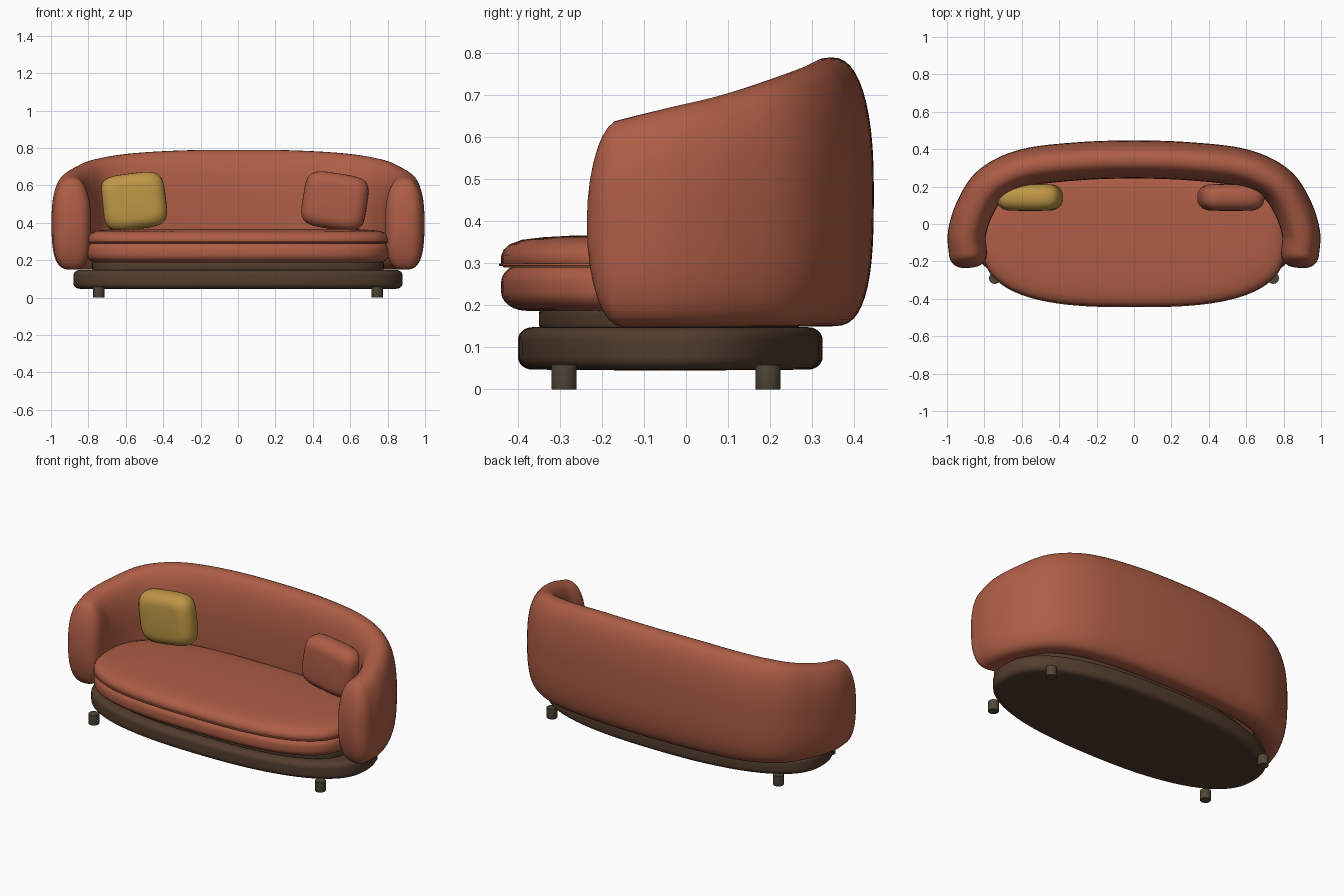
import bpy, bmesh, math
from mathutils import Vector, Matrix

if "Cube" in bpy.data.objects:
    bpy.data.objects.remove(bpy.data.objects["Cube"])


def material(name, rgb):
    m = bpy.data.materials.new(name)
    m.diffuse_color = (*rgb, 1)
    m.use_nodes = True
    m.node_tree.nodes["Principled BSDF"].inputs["Base Color"].default_value = m.diffuse_color
    return m


RED = material("terracotta fabric", (0.42, 0.11, 0.06))
YELLOW = material("mustard fabric", (0.52, 0.31, 0.06))
BROWN = material("dark wood", (0.085, 0.046, 0.026))
LEG = material("leg finish", (0.085, 0.065, 0.038))


def loft(name, rings, mat):
    """Skin a list of equal-length closed rings and cap both ends."""
    bm = bmesh.new()
    vr = [[bm.verts.new(p) for p in r] for r in rings]
    n = len(vr[0])
    for a, b in zip(vr, vr[1:]):
        for i in range(n):
            j = (i + 1) % n
            bm.faces.new((a[i], a[j], b[j], b[i]))
    bm.faces.new(vr[0][::-1])
    bm.faces.new(vr[-1])
    bmesh.ops.recalc_face_normals(bm, faces=bm.faces[:])
    me = bpy.data.meshes.new(name)
    bm.to_mesh(me)
    bm.free()
    me.materials.append(mat)
    ob = bpy.data.objects.new(name, me)
    bpy.context.collection.objects.link(ob)
    bpy.context.view_layer.objects.active = ob
    ob.select_set(True)
    bpy.ops.object.shade_smooth_by_angle(angle=math.radians(40))
    ob.select_set(False)
    return ob


def oval(a, b, n, t):
    """Point on a superellipse."""
    c, s = math.cos(t), math.sin(t)
    return (a * math.copysign(abs(c) ** (2 / n), c),
            b * math.copysign(abs(s) ** (2 / n), s))


def slab(name, a, b, n, cy, profile, mat, seg=96):
    """Stack of superellipse outlines; profile is (inset, z)."""
    rings = []
    for inset, z in profile:
        pts = [oval(a - inset, b - inset, n, 2 * math.pi * i / seg) for i in range(seg)]
        rings.append([(x, y + cy, z) for x, y in pts])
    return loft(name, rings, mat)


def rounded(z0, z1, r_in, r_z, steps=6):
    """Profile with elliptical rounding at the bottom and top edges."""
    q = [math.pi / 2 * i / steps for i in range(steps + 1)]
    low = [(r_in * (1 - math.sin(t)), z0 + r_z * (1 - math.cos(t))) for t in q]
    high = [(r_in * (1 - math.cos(t)), z1 - r_z * (1 - math.sin(t))) for t in q]
    return low + high


# Plinth, in two steps
slab("base_plinth", 0.88, 0.3625, 2.4, -0.0375,
     [(0.30, 0.045)] + rounded(0.047, 0.148, 0.035, 0.03) + [(0.30, 0.149)], BROWN)
slab("upper_plinth", 0.78, 0.31, 2.6, -0.04, rounded(0.14, 0.195, 0.015, 0.015), BROWN)

# Seat cushion with a seam cord
slab("seat_cushion_lower", 0.81, 0.36, 2.8, -0.08, rounded(0.187, 0.30, 0.06, 0.045), RED)
upper = [(0.006, 0.29), (0, 0.30), (0, 0.318), (0.006, 0.332), (0.02, 0.345),
         (0.05, 0.356), (0.10, 0.362), (0.17, 0.366), (0.30, 0.368)]
slab("seat_cushion_upper", 0.81, 0.36, 2.8, -0.08, upper, RED)
slab("seat_seam", 0.814, 0.365, 2.8, -0.08, rounded(0.293, 0.30, 0.003, 0.003, 3), RED)

# Wraparound back and arms: plan position and top height along the right half
half = [Vector(p) for p in [(0, 0.345, 0.79), (0.3, 0.335, 0.787), (0.58, 0.30, 0.77),
                            (0.76, 0.215, 0.74), (0.85, 0.085, 0.70),
                            (0.893, -0.05, 0.668), (0.888, -0.155, 0.642)]]
mirror = [Vector((-p.x, p.y, p.z)) for p in half[:0:-1]]
ctrl = mirror + half
ctrl = [2 * ctrl[0] - ctrl[1]] + ctrl + [2 * ctrl[-1] - ctrl[-2]]
path = []
for p0, p1, p2, p3 in zip(ctrl, ctrl[1:], ctrl[2:], ctrl[3:]):
    for k in range(8):
        t = k / 8
        path.append(0.5 * (2 * p1 + (p2 - p0) * t + (2 * p0 - 5 * p1 + 4 * p2 - p3) * t * t
                           + (3 * p1 - p0 - 3 * p2 + p3) * t ** 3))
path.append(ctrl[-2])

BOTTOM, THICK = 0.15, 0.102


def section(p, tangent, sw=1.0, sh=1.0, seg=48):
    side = Vector((tangent.y, -tangent.x, 0)).normalized()
    mid, hh = (p.z + BOTTOM) / 2, (p.z - BOTTOM) / 2
    ring = []
    for i in range(seg):
        t = 2 * math.pi * i / seg
        u, v = oval(THICK * sw, hh * sh, 2.4 if math.sin(t) > 0 else 2.9, t)
        q = p + side * u
        ring.append((q.x, q.y, mid + v))
    return ring


def cap(p, tangent, sign):
    """Rounded arm front."""
    d = Vector((tangent.x, tangent.y, 0)).normalized()
    out = []
    for k in range(1, 9):
        a = math.radians(86) * k / 8
        out.append(section(p + sign * d * 0.08 * math.sin(a), tangent,
                           math.cos(a) ** 0.7, math.cos(a)))
    return out


tang = [path[min(i + 1, len(path) - 1)] - path[max(i - 1, 0)] for i in range(len(path))]
rings = cap(path[0], tang[0], -1)[::-1]
rings += [section(p, t) for p, t in zip(path, tang)]
rings += cap(path[-1], tang[-1], 1)
loft("back_and_arms", rings, RED)

# Throw pillows, leaning opposite ways
pillow = [(0.14, -0.072)] + rounded(-0.07, 0.07, 0.065, 0.062) + [(0.14, 0.072)]
for name, x, tilt, mat in (("left_pillow", -0.557, -7, YELLOW), ("right_pillow", 0.518, 9, RED)):
    ob = slab(name, 0.172, 0.15, 4.2, 0, pillow, mat, 64)
    ob.matrix_world = (Matrix.Translation((x, 0.142, 0.515))
                       @ Matrix.Rotation(math.radians(tilt), 4, 'Y')
                       @ Matrix.Rotation(math.pi / 2, 4, 'X'))

# Legs
for yname, y in (("front", -0.29), ("back", 0.195)):
    for xname, x in (("left", -0.745), ("right", 0.745)):
        ob = slab(f"{yname}_{xname}_leg", 0.03, 0.03, 2, 0,
                  [(0.001, 0), (0, 0.002), (0, 0.058), (0.002, 0.06)], LEG, 24)
        ob.location = (x, y, 0)
